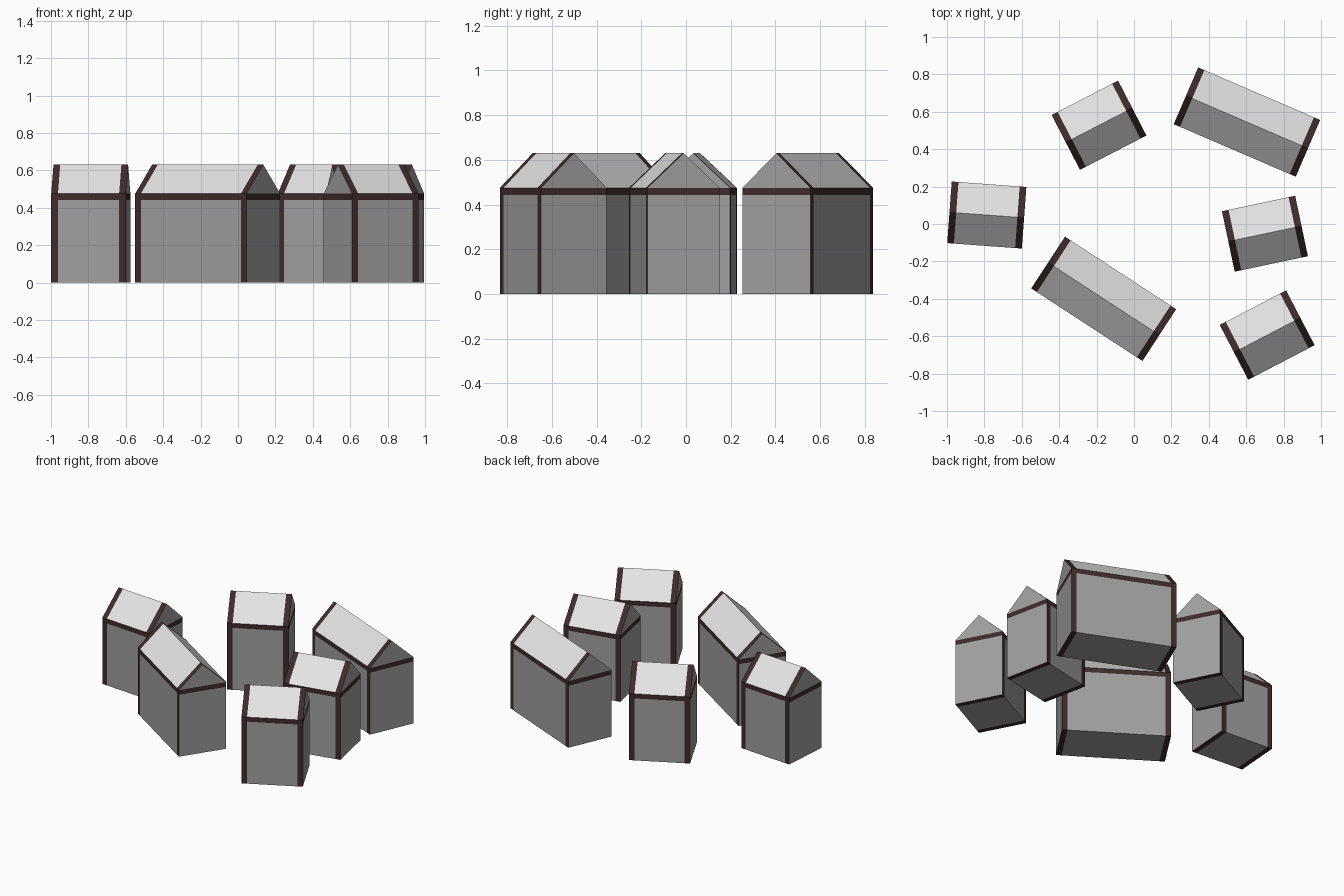
import bpy, bmesh
from math import radians

if "Cube" in bpy.data.objects:
    bpy.data.objects.remove(bpy.data.objects["Cube"], do_unlink=True)


def make_material(name, rgb):
    mat = bpy.data.materials.new(name)
    mat.use_nodes = True
    mat.diffuse_color = (*rgb, 1)
    mat.node_tree.nodes["Principled BSDF"].inputs["Base Color"].default_value = (*rgb, 1)
    return mat


WALL, ROOF, TRIM = range(3)
MATERIALS = [
    make_material("grey_wall", (0.35, 0.35, 0.35)),
    make_material("pale_grey_roof", (0.78, 0.78, 0.78)),
    make_material("dark_brown_timber", (0.05, 0.024, 0.024)),
]

HALF_WIDTH = 0.165
BEAM_BOTTOM, EAVES, RIDGE = 0.442, 0.475, 0.63
POST = 0.036


def add_house(name, x, y, length, degrees):
    """Gabled house with its ridge along local x and flush timber framing."""
    bm = bmesh.new()
    half, w = length / 2, HALF_WIDTH
    section = [(-w, 0), (-w, BEAM_BOTTOM), (-w, EAVES), (0, RIDGE),
               (w, EAVES), (w, BEAM_BOTTOM), (w, 0)]
    stations = (-half, POST - half, half - POST, half)
    rings = [[bm.verts.new((sx, py, pz)) for py, pz in section] for sx in stations]

    # Long walls, roof slopes and floor, split where the posts begin
    for a, b in zip(rings, rings[1:]):
        for i in range(len(section)):
            j = (i + 1) % len(section)
            bm.faces.new((a[i], a[j], b[j], b[i]))

    # Gable ends: wall, eaves beam and triangle
    for ring in (rings[0], rings[-1]):
        bl, ml, el, top, er, mr, br = ring
        for face in ((bl, ml, mr, br), (ml, el, er, mr), (el, top, er)):
            bm.faces.new(face)

    bmesh.ops.recalc_face_normals(bm, faces=bm.faces)
    bm.normal_update()

    # Timber on end strips and eaves beam, pale roof slopes, grey elsewhere
    for face in bm.faces:
        centre = face.calc_center_median()
        is_gable = abs(face.normal.x) > 0.9
        is_beam = BEAM_BOTTOM < centre.z < EAVES
        is_end_strip = not is_gable and abs(centre.x) > half - POST
        if is_beam or is_end_strip:
            face.material_index = TRIM
        elif face.normal.z > 0.3:
            face.material_index = ROOF
        else:
            face.material_index = WALL

    mesh = bpy.data.meshes.new(name)
    bm.to_mesh(mesh)
    bm.free()
    for mat in MATERIALS:
        mesh.materials.append(mat)
    house = bpy.data.objects.new(name, mesh)
    house.location = (x, y, 0)
    house.rotation_euler.z = radians(degrees)
    bpy.context.collection.objects.link(house)


# Ring of houses around an open yard
SHORT, LONG = 0.4, 0.71
add_house("right_house", -0.787, 0.048, SHORT, -4.2)
add_house("front_long_house", -0.162, -0.4, LONG, -33.1)
add_house("back_long_house", 0.604, 0.545, LONG, -23.3)
add_house("back_house", -0.187, 0.528, SHORT, 27.3)
add_house("left_house", 0.7, -0.052, SHORT, 11.9)
add_house("front_left_house", 0.712, -0.594, SHORT, 27.5)
